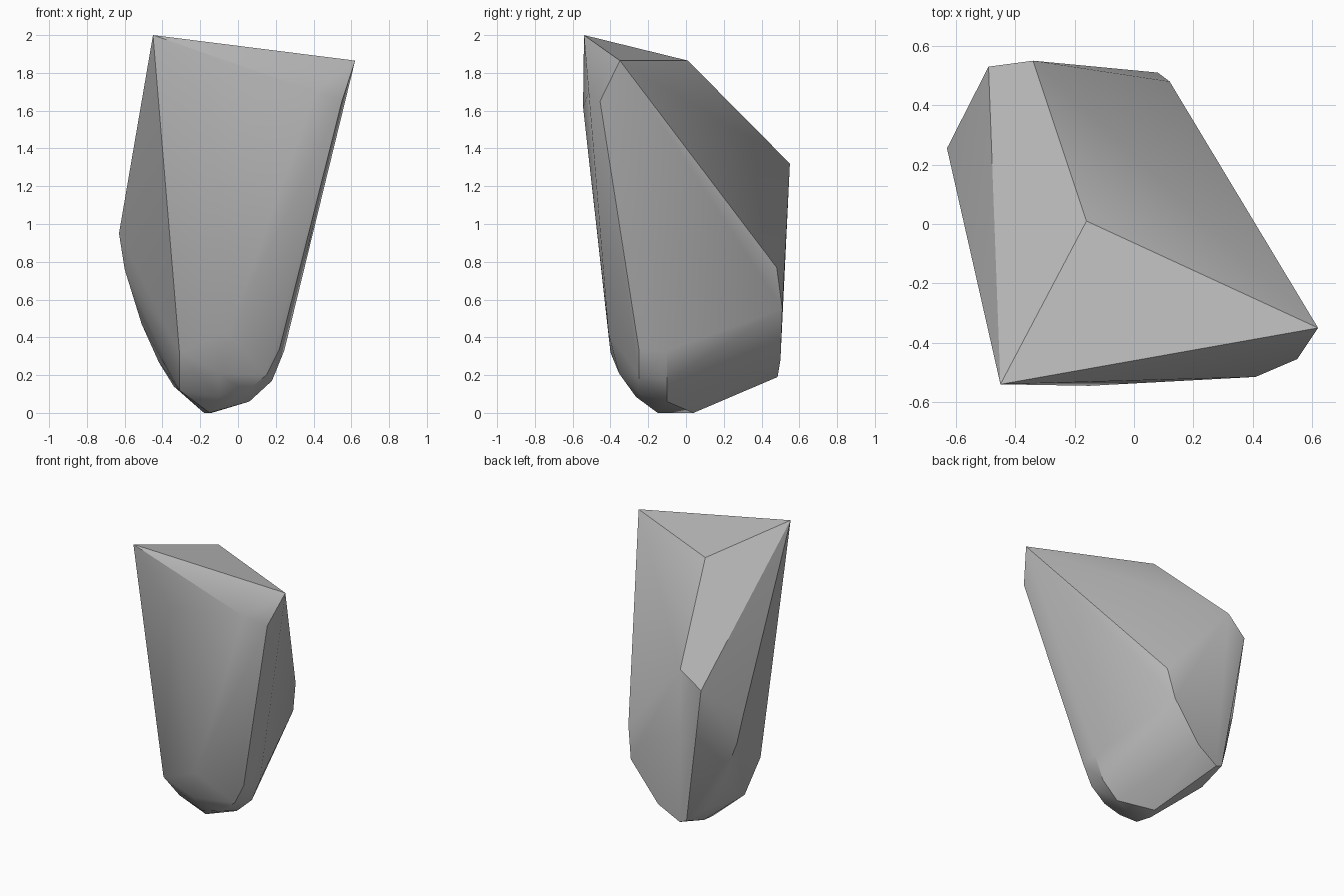
import bpy
import bmesh
import math

# Remove the default object
default_cube = bpy.data.objects.get("Cube")
if default_cube:
    bpy.data.objects.remove(default_cube, do_unlink=True)


def make_material(name, colour):
    """One flat colour, shown both in the viewport and in a render."""
    material = bpy.data.materials.new(name)
    material.use_nodes = True
    material.diffuse_color = colour
    shader = material.node_tree.nodes["Principled BSDF"]
    shader.inputs["Base Color"].default_value = colour
    shader.inputs["Roughness"].default_value = 0.8
    return material


def chiselled_stone(name, corner_groups, material, sharp_angle):
    """Wrap a tight convex skin around the corner points of a stone."""
    mesh = bpy.data.meshes.new(name)
    stone = bpy.data.objects.new(name, mesh)
    bpy.context.collection.objects.link(stone)

    bm = bmesh.new()
    for group in corner_groups:
        for corner in group:
            bm.verts.new(corner)
    hull = bmesh.ops.convex_hull(bm, input=bm.verts[:])
    leftovers = hull["geom_interior"] + hull["geom_unused"]
    loose = [item for item in leftovers if isinstance(item, bmesh.types.BMVert)]
    bmesh.ops.delete(bm, geom=loose, context="VERTS")

    # Merge nearly level triangles into single broad facets
    bmesh.ops.dissolve_limit(bm, angle_limit=math.radians(1.5),
                             verts=bm.verts[:], edges=bm.edges[:])
    bmesh.ops.recalc_face_normals(bm, faces=bm.faces[:])
    bm.to_mesh(mesh)
    bm.free()
    mesh.materials.append(material)

    # Soft shading over shallow edges, crisp ridges elsewhere
    bpy.ops.object.select_all(action="DESELECT")
    stone.select_set(True)
    bpy.context.view_layer.objects.active = stone
    bpy.ops.object.shade_smooth_by_angle(angle=sharp_angle)
    return stone


# Slanted crown and the ridge running down behind it
crown = [(-.45, -.54, 2), (.62, -.35, 1.865), (-.16, .01, 1.865),
         (-.36, -.09, 1.76), (-.34, .55, 1.32), (-.49, .53, 1.2)]

# Front panel with its clipped upper corner
front_panel = [(.41, -.515, 1.7), (.55, -.455, 1.65), (-.15, -.545, 1.62),
               (-.05, -.41, .42), (-.31, -.4, .32), (.22, -.25, .34)]

# Back wall, curving under towards the base
back_wall = [(.12, .48, .77), (.08, .51, .55), (-.13, .5, .28),
             (-.29, .485, .19), (-.34, .48, .21)]

# Bulging flank
flank = [(-.63, .255, .95), (-.6, .28, .76), (-.51, .32, .47),
         (-.42, .34, .27), (-.34, .28, .14)]

# Rounded foot
foot = [(.245, -.1, .33), (.18, -.1, .17), (.15, -.25, .2), (.06, -.1, .06),
        (.04, -.25, .11), (-.1, -.355, .21), (-.1, -.265, .085),
        (-.31, -.22, .12), (-.15, -.15, 0), (-.14, .04, 0), (-.18, -.05, 0)]

grey_stone = make_material("grey stone", (.5, .5, .5, 1))
chiselled_stone("rock", [crown, front_panel, back_wall, flank, foot],
                grey_stone, math.radians(30))
